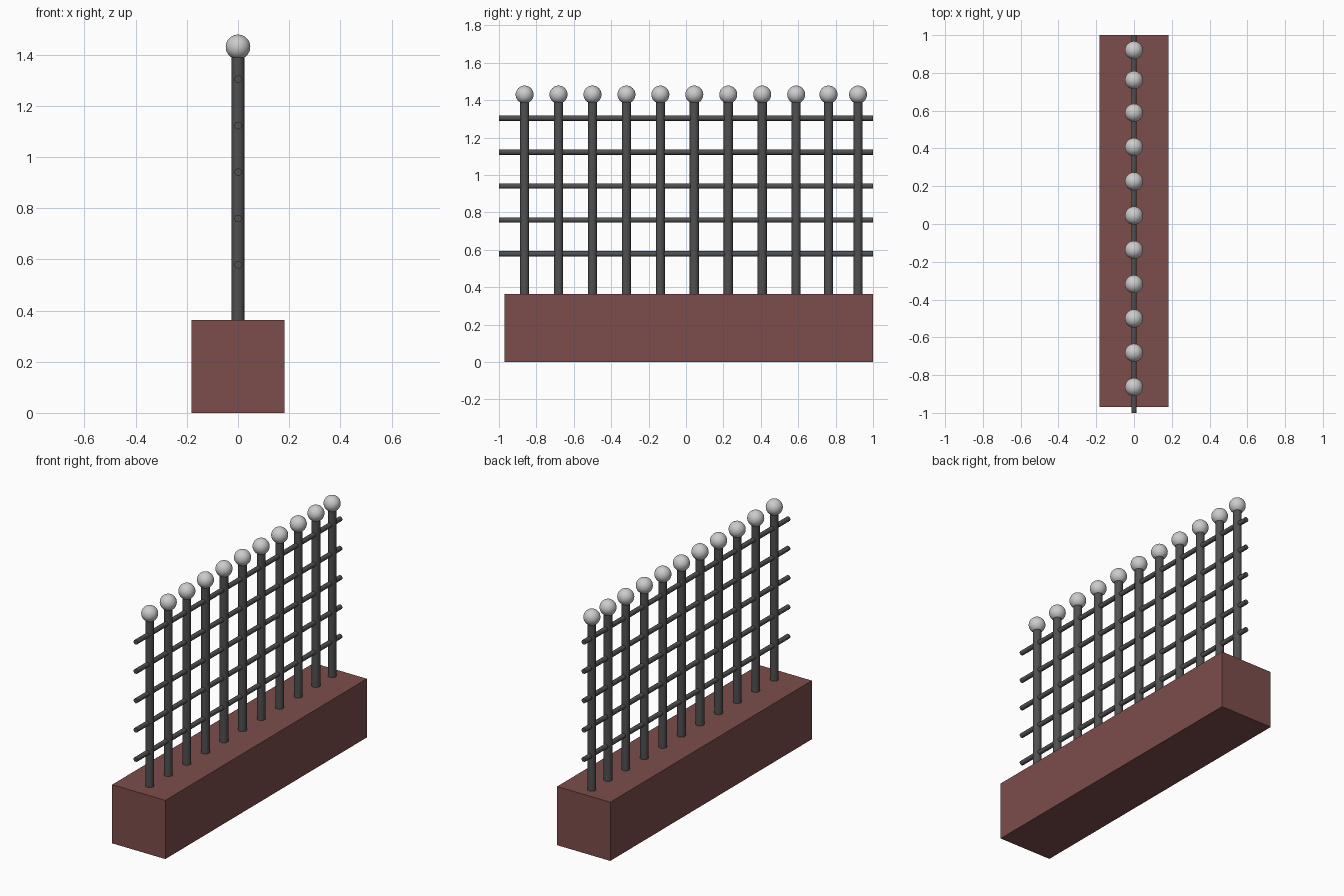
import bpy, math

if "Cube" in bpy.data.objects:
    bpy.data.objects.remove(bpy.data.objects["Cube"])


def material(name, color):
    m = bpy.data.materials.new(name)
    m.diffuse_color = (*color, 1)
    m.use_nodes = True
    m.node_tree.nodes["Principled BSDF"].inputs["Base Color"].default_value = m.diffuse_color
    return m


brick = material("brick_red", (0.20, 0.075, 0.07))
iron = material("dark_iron", (0.08, 0.08, 0.08))


def finish(name, mat=None, smooth=True):
    ob = bpy.context.object
    ob.name = name
    if mat:
        ob.data.materials.append(mat)
    if smooth:
        bpy.ops.object.shade_smooth_by_angle(angle=math.radians(40))
    return ob


# Low wall under the fence
bpy.ops.mesh.primitive_cube_add(size=1, location=(0, 0.015, 0.1815))
bpy.context.object.scale = (0.364, 1.97, 0.363)
finish("base_wall", brick, False)

# Upright posts, each with a ball finial; the last two sit slightly closer
BASE_TOP, BALL_Z = 0.36, 1.43
post_ys = [-0.863 + 0.1815 * i for i in range(9)] + [0.762, 0.92]
for i, y in enumerate(post_ys):
    bpy.ops.mesh.primitive_cylinder_add(
        vertices=24, radius=0.0245, depth=BALL_Z - BASE_TOP,
        location=(0, y, (BALL_Z + BASE_TOP) / 2))
    finish(f"post_{i + 1}", iron)
    bpy.ops.mesh.primitive_uv_sphere_add(
        segments=32, ring_count=16, radius=0.048, location=(0, y, BALL_Z))
    finish(f"ball_finial_{i + 1}")

# Horizontal rails running through the posts
for i in range(5):
    bpy.ops.mesh.primitive_cylinder_add(
        vertices=20, radius=0.0145, depth=2,
        location=(0, 0, 0.578 + 0.1815 * i), rotation=(math.pi / 2, 0, 0))
    finish(f"rail_{i + 1}", iron)
